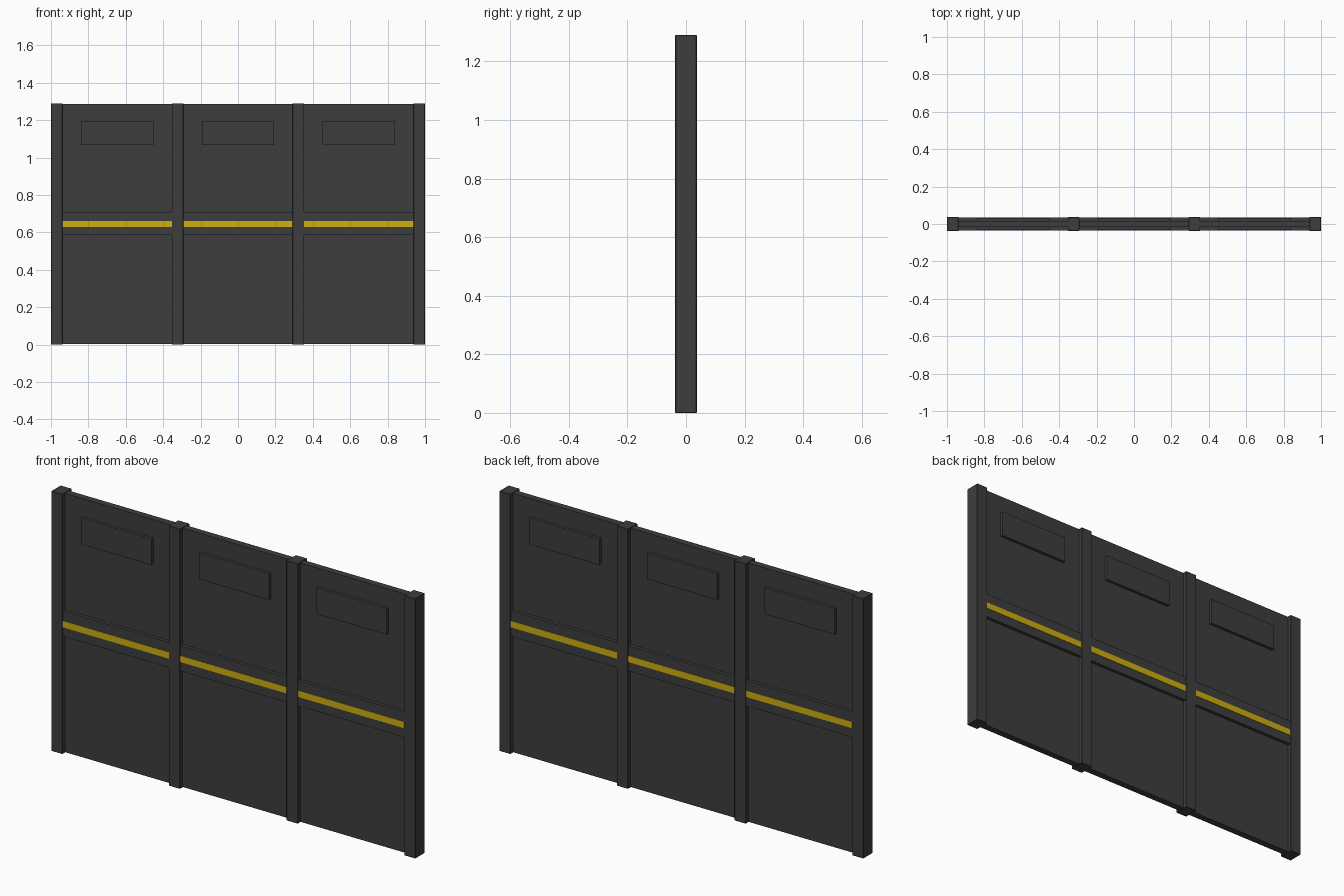
import bpy

default = bpy.data.objects.get("Cube")
if default:
    bpy.data.objects.remove(default, do_unlink=True)


def make_material(name, colour):
    mat = bpy.data.materials.new(name)
    mat.use_nodes = True
    mat.diffuse_color = colour
    mat.node_tree.nodes["Principled BSDF"].inputs["Base Color"].default_value = colour
    return mat


dark_grey = make_material("dark grey", (0.048, 0.048, 0.048, 1))
yellow = make_material("warning yellow", (0.62, 0.42, 0.006, 1))


def box(name, x, y, z, mat, bevel=0):
    """Box from (low, high) ranges along each axis."""
    bpy.ops.mesh.primitive_cube_add(
        size=1, location=[(a + b) / 2 for a, b in (x, y, z)])
    obj = bpy.context.object
    obj.name = name
    obj.scale = [b - a for a, b in (x, y, z)]
    bpy.ops.object.transform_apply(location=False, rotation=False, scale=True)
    obj.data.materials.append(mat)
    if bevel:
        mod = obj.modifiers.new("edge chamfer", "BEVEL")
        mod.width = bevel
        mod.segments = 1
    return obj


HEIGHT = 1.29
POST_WIDTH = 0.062
POST_DEPTH = 0.037
PANEL_DEPTH = 0.017
RAIL_DEPTH = 0.034
PITCH = (2 - POST_WIDTH) / 3

# Upright posts
for i in range(4):
    left = -1 + i * PITCH
    box(f"post_{i + 1}", (left, left + POST_WIDTH), (-POST_DEPTH, POST_DEPTH),
        (0, HEIGHT), dark_grey, 0.002)

# Bays between the posts
for i in range(3):
    lo = -1 + POST_WIDTH + i * PITCH
    hi = lo + PITCH - POST_WIDTH
    mid = (lo + hi) / 2
    box(f"panel_{i + 1}", (lo, hi), (-PANEL_DEPTH, PANEL_DEPTH),
        (0.003, HEIGHT - 0.003), dark_grey)
    box(f"middle_rail_{i + 1}", (lo, hi), (-RAIL_DEPTH, RAIL_DEPTH),
        (0.585, 0.71), dark_grey)
    # Raised plate and painted stripe on both faces
    for side, sign in (("front", -1), ("back", 1)):
        box(f"{side}_raised_plate_{i + 1}", (mid - 0.193, mid + 0.193),
            sorted((sign * PANEL_DEPTH, sign * 0.032)), (1.067, 1.197), dark_grey)
        box(f"{side}_stripe_{i + 1}", (lo, hi),
            sorted((sign * RAIL_DEPTH, sign * (RAIL_DEPTH + 0.002))),
            (0.63, 0.662), yellow)
